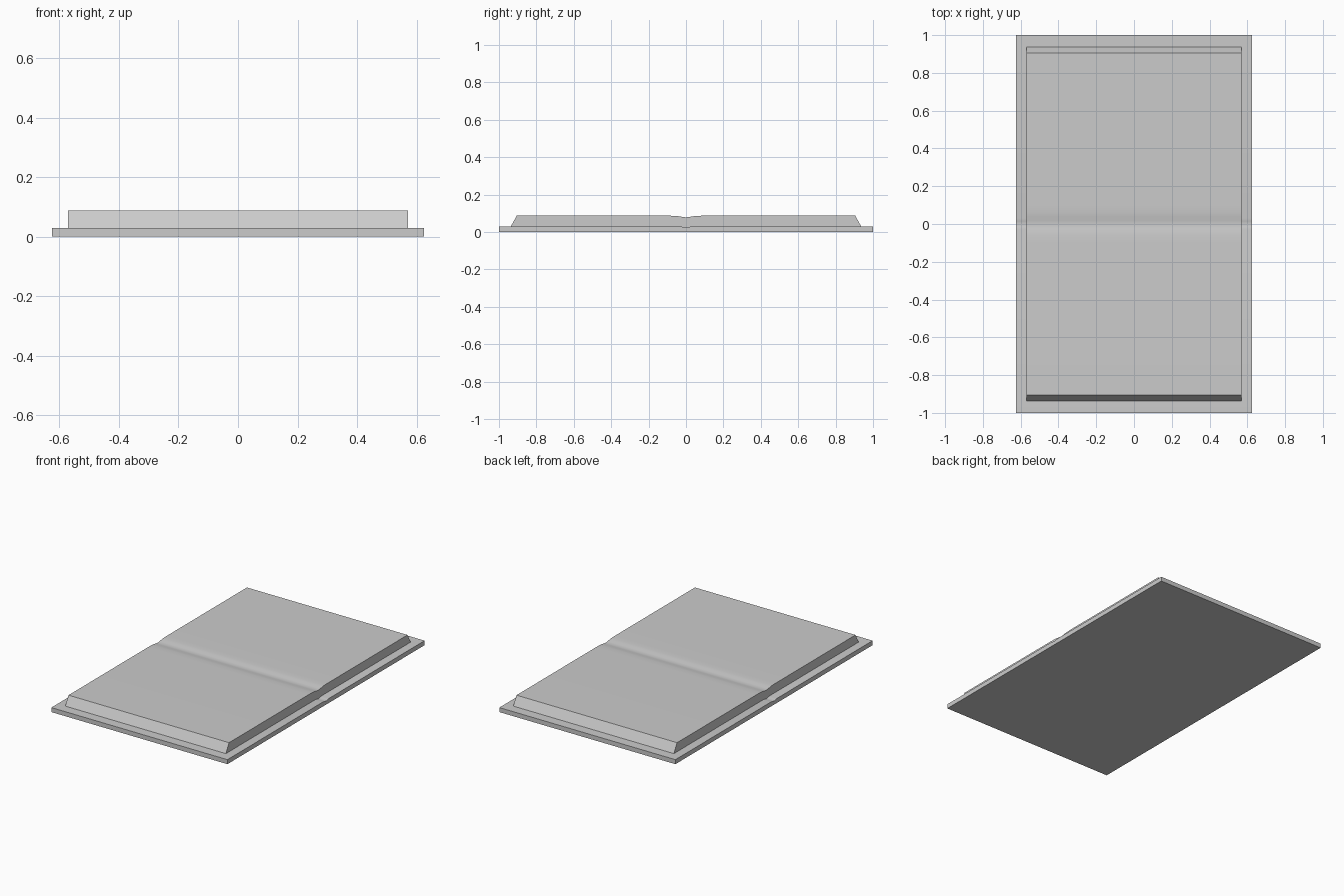
import bpy, bmesh, math

if "Cube" in bpy.data.objects:
    bpy.data.objects.remove(bpy.data.objects["Cube"])


def mirrored(half):
    """Complete a right-half (y, z) line, ordered outside to centre."""
    return half + [(-y, z) for y, z in reversed(half[:-1])]


def extrude_profile(name, outline, half_width):
    """Sweep a closed (y, z) outline across x."""
    bm = bmesh.new()
    face = bm.faces.new([bm.verts.new((-half_width, y, z)) for y, z in outline])
    ext = bmesh.ops.extrude_face_region(bm, geom=[face], use_keep_orig=True)
    moved = [v for v in ext["geom"] if isinstance(v, bmesh.types.BMVert)]
    bmesh.ops.translate(bm, verts=moved, vec=(2 * half_width, 0, 0))
    bmesh.ops.recalc_face_normals(bm, faces=bm.faces[:])
    mesh = bpy.data.meshes.new(name)
    bm.to_mesh(mesh)
    bm.free()
    obj = bpy.data.objects.new(name, mesh)
    bpy.context.collection.objects.link(obj)
    bpy.ops.object.select_all(action='DESELECT')
    obj.select_set(True)
    bpy.context.view_layer.objects.active = obj
    bpy.ops.object.shade_smooth_by_angle(angle=math.radians(30))
    return obj


# Shallow gutter where the pages meet the spine
gutter = [(0.03, 0.029), (0.015, 0.027), (0.0, 0.023)]

# Open cover: flat underneath, slight dip along the spine
cover_top = mirrored([(1.0, 0.029)] + gutter)
extrude_profile("cover", cover_top + [(-1.0, 0), (1.0, 0)], 0.625)

# Page block: slanted fore edges, soft dip in the middle
page_top = mirrored([(0.905, 0.087), (0.1, 0.087), (0.06, 0.0862),
                     (0.04, 0.084), (0.02, 0.0805), (0.0, 0.078)])
page_bottom = mirrored([(0.937, 0.029)] + gutter)
extrude_profile("page_block", page_top + page_bottom[::-1], 0.57)
